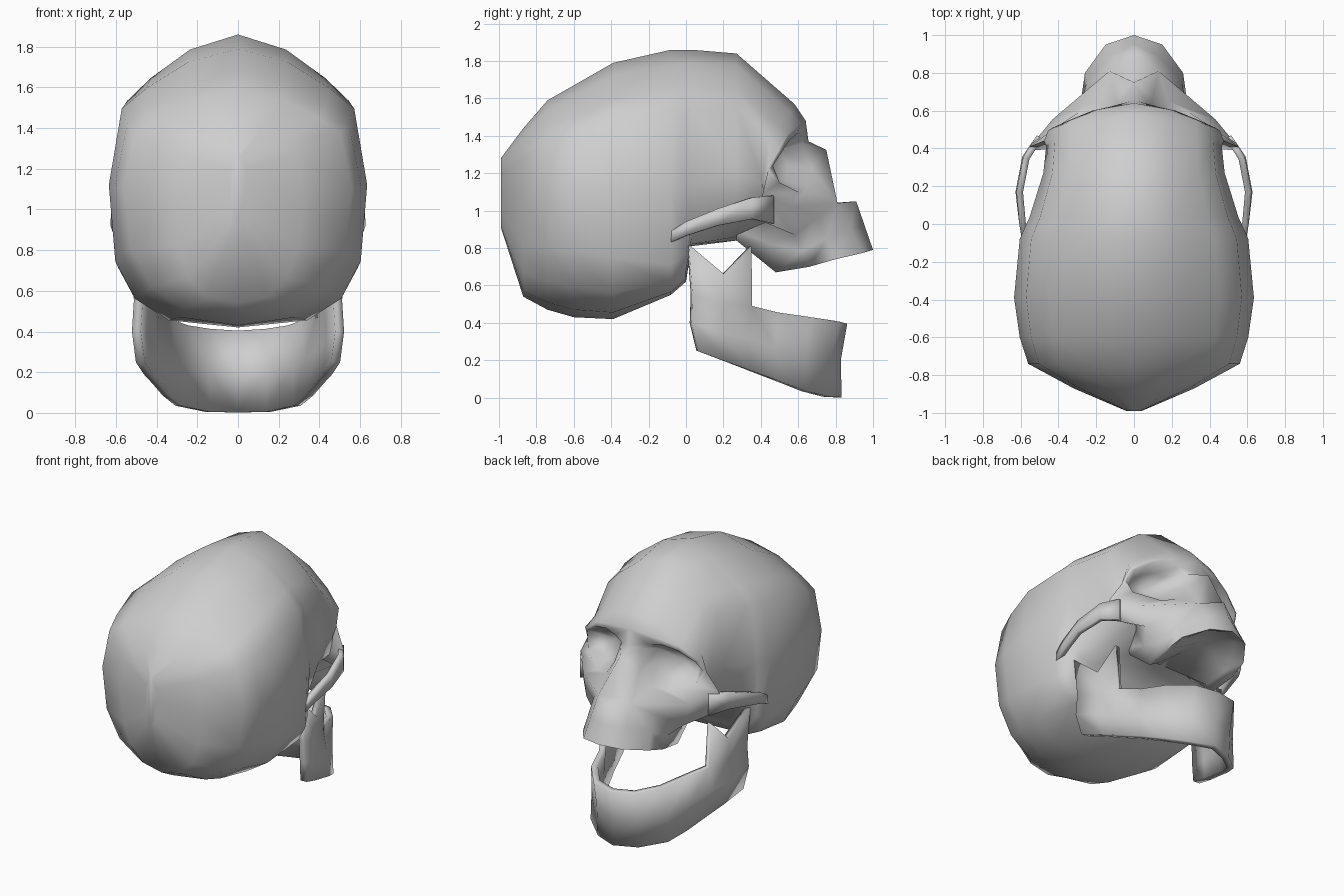
import bpy, bmesh
from math import sin, cos, pi
from mathutils import Vector

cube = bpy.data.objects.get("Cube")
if cube:
    bpy.data.objects.remove(cube, do_unlink=True)

bone = bpy.data.materials.new("bone_grey")
bone.use_nodes = True
bone.diffuse_color = (0.62, 0.62, 0.62, 1)
bone.node_tree.nodes["Principled BSDF"].inputs["Base Color"].default_value = bone.diffuse_color


def build(name, polygons, thickness=0):
    """Make a mirrored, smooth object from polygons of its left half."""
    bm = bmesh.new()
    for polygon in polygons:
        points = []
        for p in polygon:
            if Vector(p) not in points:
                points.append(Vector(p))
        if len(points) > 2:
            bm.faces.new([bm.verts.new(p) for p in points])
    bmesh.ops.remove_doubles(bm, verts=bm.verts, dist=0.001)
    bmesh.ops.mirror(bm, geom=bm.verts[:] + bm.edges[:] + bm.faces[:],
                     axis='X', merge_dist=0.002)
    bmesh.ops.recalc_face_normals(bm, faces=bm.faces)
    mesh = bpy.data.meshes.new(name)
    bm.to_mesh(mesh)
    bm.free()
    mesh.materials.append(bone)
    obj = bpy.data.objects.new(name, mesh)
    bpy.context.collection.objects.link(obj)
    bpy.ops.object.select_all(action='DESELECT')
    obj.select_set(True)
    bpy.context.view_layer.objects.active = obj
    if thickness:
        solid = obj.modifiers.new("thickness", 'SOLIDIFY')
        solid.thickness = thickness
        solid.offset = 0
        bpy.ops.object.modifier_apply(modifier=solid.name)
    bpy.ops.object.shade_smooth_by_angle(angle=2)


def strip(first, second, closed=False):
    """Quads between two rows of points."""
    n = len(first)
    return [[first[i], first[(i + 1) % n], second[(i + 1) % n], second[i]]
            for i in range(n if closed else n - 1)]


def skin(rows):
    return [q for a, b in zip(rows, rows[1:]) for q in strip(a, b)]


def mix(a, b, t):
    return tuple(Vector(a).lerp(Vector(b), t))


# Braincase: half sections from back to forehead, a fixed dome over a squarish base
dome = [(0, 1), (0.39, 0.9), (0.71, 0.71), (0.9, 0.56), (1, 0)]


def section(y, width, top, bottom, middle, square=0.7, bow=0):
    base = [(sin(a) ** square, cos(a) ** square) for a in (pi * 3 / 8, pi / 4, pi / 8)]
    shape = [(s, middle + c * (top - middle)) for s, c in dome]
    shape += [(s, middle + c * (bottom - middle)) for s, c in base + [(0, 1)]]
    return [(s * width, y + bow * (1 - s * s), z) for s, z in shape]


sections = [
    section(-0.99, 0.04, 1.28, 0.91, 1.1),
    section(-0.87, 0.32, 1.44, 0.54, 1.06, 0.8),
    section(-0.74, 0.56, 1.59, 0.47, 1.1, 0.8),
    section(-0.6, 0.605, 1.67, 0.43, 1.11, 0.78),
    section(-0.39, 0.635, 1.79, 0.42, 1.12, 0.65),
    section(-0.08, 0.605, 1.86, 0.55, 1.12, 0.35),
    section(0, 0.57, 1.86, 0.62, 1.13, 0.35),
    section(0.03, 0.555, 1.86, 0.81, 1.14, 0.4),
    section(0.27, 0.48, 1.84, 0.84, 1.2),
    section(0.41, 0.465, 1.57, 0.92, 1.15, 0.6, 0.17),
]
skull = skin(sections) + [sections[0]]
forehead = sections[-1]

# Face landmarks
nasion, glabella = (0, 0.655, 1.37), (0, 0.64, 1.48)
brow_in, brow = (0.17, 0.61, 1.46), (0.33, 0.545, 1.41)
brow_end, temple = (0.455, 0.495, 1.32), (0.475, 0.44, 1.22)
cheek_top, cheek = (0.55, 0.41, 1.09), (0.43, 0.555, 1.02)
cheek_back, cheek_low = (0.555, 0.39, 0.95), (0.385, 0.58, 0.87)
nostril, nose_tip = (0.13, 0.81, 1.04), (0, 0.75, 1.325)
nose_floor, nose_spine = (0, 0.77, 1.04), (0, 0.91, 1.05)

# Eye socket: rim, sunken ring and back point
rim = [(0.08, 0.62, 1.36), (0.13, 0.62, 1.4), (0.22, 0.6, 1.415), (0.33, 0.555, 1.38),
       (0.43, 0.51, 1.31), (0.455, 0.465, 1.24), (0.43, 0.5, 1.15), (0.28, 0.6, 1.1),
       (0.18, 0.65, 1.12), (0.1, 0.67, 1.23)]
around = [nasion, glabella, brow_in, brow, brow_end, temple, cheek_top, cheek, nostril, nose_tip]
centre = (0.27, 0.41, 1.25)
sunken = []
for p in rim:
    x, y, z = mix(p, centre, 0.3)
    sunken.append((x, y - 0.05, z))
skull += strip(around, rim, True) + strip(rim, sunken, True)
skull += [[a, b, centre] for a, b in zip(sunken, sunken[1:] + sunken[:1])]
skull += strip(forehead[:5], [glabella, brow_in, brow, brow_end, temple])

# Nose opening, cheekbone and upper jaw
gum = [nose_spine, nostril, (0.24, 0.7, 0.96), cheek_low, (0.35, 0.4, 0.98), (0.3, 0.27, 0.95)]
edge = [(0, 1, 0.79), (0.15, 0.95, 0.775), (0.26, 0.8, 0.74), (0.28, 0.66, 0.7),
        (0.27, 0.48, 0.67), (0.26, 0.27, 0.84)]
middle = []
for a, b in zip(gum, edge):
    x, y, z = mix(a, b, 0.5)
    middle.append((min(x, 0.285), y, z))
skull += skin([gum, middle, edge])
skull += [
    [nose_tip, nostril, nose_floor], [nose_floor, nostril, nose_spine],
    [nostril, cheek, gum[2]], [cheek, cheek_low, gum[2]],
    [cheek_top, cheek, cheek_low, cheek_back], [cheek_back, cheek_low, gum[4]],
    [cheek_top, cheek_back, gum[4]], [temple, cheek_top, gum[4]],
    [temple, gum[4], forehead[4]], [forehead[4], gum[4], forehead[5]],
]

# Hollow palate
inner = [(x * 0.8, y - 0.07 if y > 0.7 else y, z + 0.03) for x, y, z in edge]
vault = [(0, y, 0.86) for x, y, z in inner]
skull += skin([edge, inner, vault])
build("skull", skull)

# Cheek arches, standing clear of the braincase and sunk in at both ends
arch_top = [(0.5, 0.46, 1.08), (0.57, 0.35, 1.07), (0.605, 0.17, 1.01), (0.59, 0, 0.94),
            (0.56, -0.17, 0.83)]
arch_low = [(0.5, 0.46, 0.93), (0.575, 0.35, 0.955), (0.61, 0.17, 0.92), (0.59, 0, 0.865),
            (0.56, -0.17, 0.79)]
build("cheek_arches", strip(arch_top, arch_low), thickness=0.035)

# Lower jaw: upright branch, then the body curving round to the chin
peaks = [(0.5, 0.01, 0.82), (0.46, 0.2, 0.66), (0.43, 0.345, 0.81)]
upper = [(0.49, 0.03, 0.55), (0.45, 0.2, 0.5), (0.41, 0.345, 0.49), (0.33, 0.48, 0.455),
         (0.265, 0.66, 0.43), (0.15, 0.8, 0.41), (0, 0.84, 0.4)]
lower = [(0.48, 0.06, 0.25), (0.44, 0.22, 0.19), (0.4, 0.34, 0.145), (0.35, 0.5, 0.085),
         (0.29, 0.63, 0.035), (0.15, 0.75, 0.005), (0, 0.81, 0.002)]
belly = []
for a, b in zip(upper, lower):
    x, y, z = mix(a, b, 0.5)
    belly.append((x * 1.03, y - 0.02, z))
build("lower_jaw", strip(peaks, upper[:3]) + skin([upper, belly, lower]), thickness=0.045)
